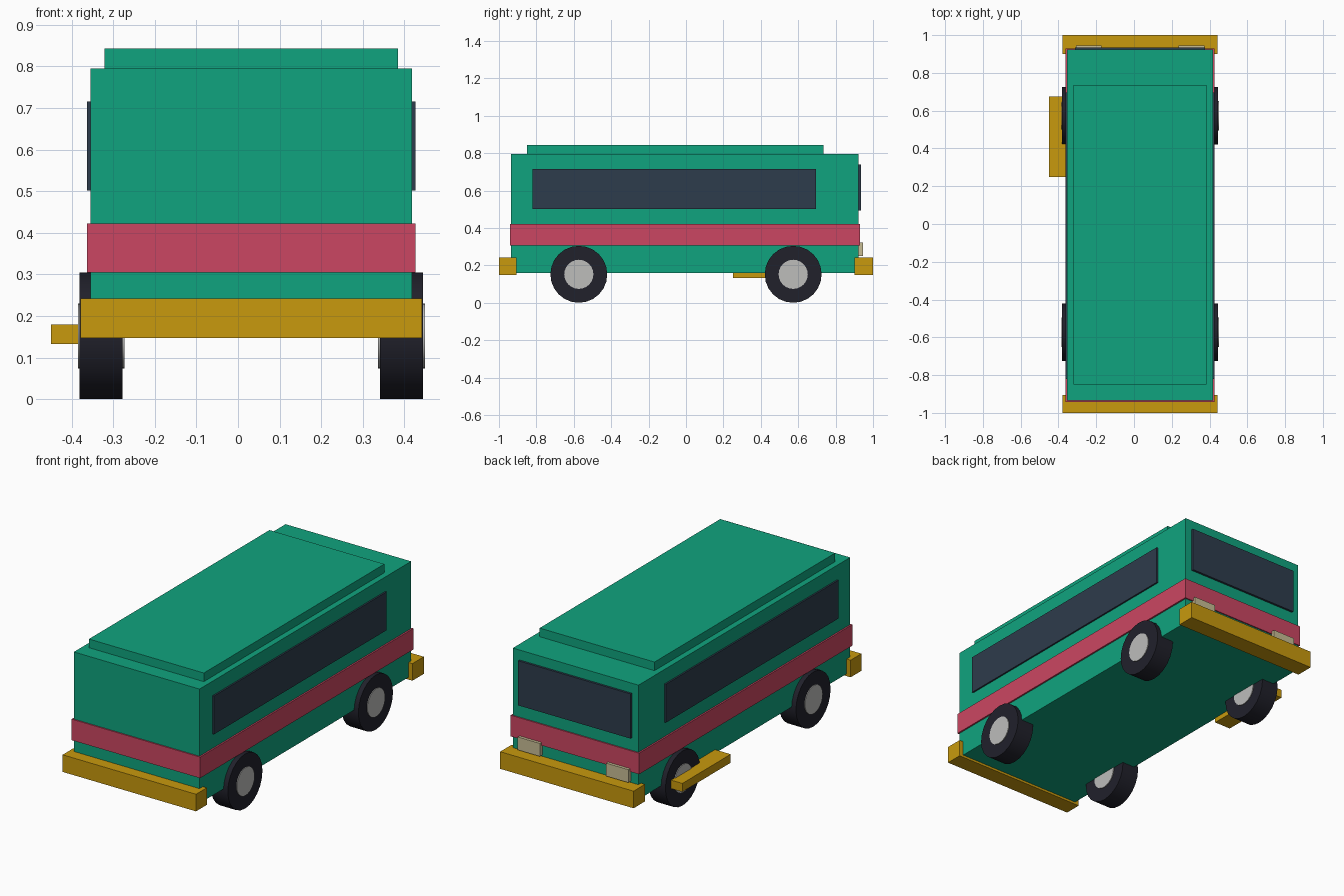
import bpy
import math

cube = bpy.data.objects.get("Cube")
if cube:
    bpy.data.objects.remove(cube, do_unlink=True)


def material(name, color):
    m = bpy.data.materials.new(name)
    m.use_nodes = True
    rgba = (*color, 1)
    m.diffuse_color = rgba
    m.node_tree.nodes["Principled BSDF"].inputs["Base Color"].default_value = rgba
    return m


GREEN = material("green paint", (0.005, 0.37, 0.21))
RED = material("rose stripe", (0.6, 0.062, 0.122))
YELLOW = material("mustard trim", (0.58, 0.32, 0.004))
GLASS = material("dark glass", (0.027, 0.045, 0.072))
RUBBER = material("tyre rubber", (0.015, 0.015, 0.024))
METAL = material("hub metal", (0.51, 0.51, 0.5))
LAMP = material("lamp cream", (0.58, 0.51, 0.3))

CX = 0.032  # centre line of the body


def box(name, mat, x, y, z):
    """Box spanning the given (low, high) ranges."""
    spans = (x, y, z)
    bpy.ops.mesh.primitive_cube_add(size=1, location=[(a + b) / 2 for a, b in spans])
    ob = bpy.context.object
    ob.name = name
    ob.scale = [b - a for a, b in spans]
    bpy.ops.object.transform_apply(location=False, rotation=False, scale=True)
    ob.data.materials.append(mat)
    return ob


def around(half, centre=CX):
    return (centre - half, centre + half)


def disc(name, mat, radius, width, sides, at):
    """Cylinder with its axle along x."""
    bpy.ops.mesh.primitive_cylinder_add(vertices=sides, radius=radius, depth=width,
                                        location=at, rotation=(0, math.pi / 2, 0))
    ob = bpy.context.object
    ob.name = name
    ob.data.materials.append(mat)
    bpy.ops.object.shade_smooth_by_angle(angle=math.radians(30))


# Body shell, raised roof and stripe
box("body", GREEN, around(0.386), (-0.935, 0.923), (0.16, 0.795))
box("roof_panel", GREEN, around(0.353), (-0.85, 0.735), (0.79, 0.843))
box("belt_stripe", RED, around(0.395), (-0.942, 0.93), (0.305, 0.422))

# Bumpers
box("front_bumper", YELLOW, around(0.41), (-1, -0.905), (0.147, 0.242))
box("back_bumper", YELLOW, around(0.41), (0.9, 1), (0.147, 0.242))

# Entry step on the right side
box("side_step", YELLOW, (-0.45, -0.35), (0.25, 0.675), (0.133, 0.18))

# Windows
box("back_window", GLASS, around(0.345), (0.915, 0.935), (0.492, 0.74))
for side, s in (("left", 1), ("right", -1)):
    box(side + "_window", GLASS, around(0.01, CX + s * 0.385),
        (-0.82, 0.695), (0.502, 0.715))

    # Back lamps
    box(side + "_back_lamp", LAMP, around(0.068, CX + s * 0.272),
        (0.915, 0.946), (0.25, 0.322))

    # Wheels
    for end, y in (("front", -0.573), ("back", 0.573)):
        at = (CX + s * 0.361, y, 0.152)
        disc(f"{end}_{side}_tyre", RUBBER, 0.152, 0.104, 24, at)
        disc(f"{end}_{side}_hub", METAL, 0.078, 0.112, 24, at)
